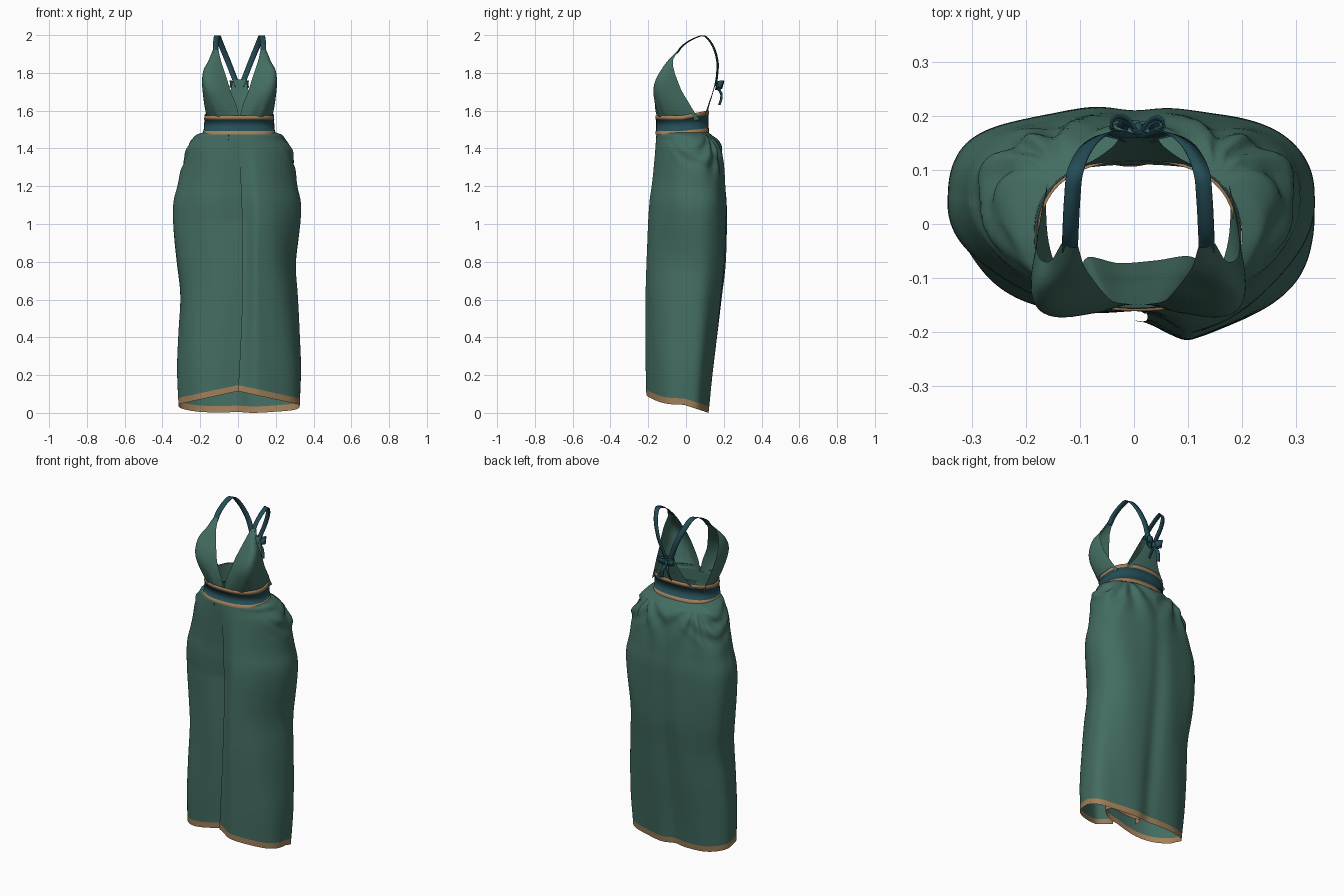
import bpy
import math
from mathutils import Vector

cube = bpy.data.objects.get("Cube")
if cube:
    bpy.data.objects.remove(cube)

CX = 0.008      # the waist sits slightly off centre
WAIST = 1.485


def material(name, rgb):
    mat = bpy.data.materials.new(name)
    mat.use_nodes = True
    mat.diffuse_color = (*rgb, 1)
    bsdf = mat.node_tree.nodes["Principled BSDF"]
    bsdf.inputs["Base Color"].default_value = (*rgb, 1)
    bsdf.inputs["Roughness"].default_value = 0.8
    return mat


green = material("green cloth", (0.055, 0.15, 0.12))
teal = material("teal ribbon", (0.018, 0.075, 0.095))
tan = material("tan trim", (0.36, 0.215, 0.1))


def loft(name, rows, mats, rule=None, closed=False):
    """Skin a grid of point rows; rule(row) picks the material slot."""
    n = len(rows[0])
    faces, slots = [], []
    for r in range(len(rows) - 1):
        for c in range(n if closed else n - 1):
            d = (c + 1) % n
            faces.append((r * n + c, r * n + d, (r + 1) * n + d, (r + 1) * n + c))
            slots.append(rule(r) if rule else 0)
    mesh = bpy.data.meshes.new(name)
    mesh.from_pydata([tuple(p) for row in rows for p in row], [], faces)
    for m in mats:
        mesh.materials.append(m)
    for poly, slot in zip(mesh.polygons, slots):
        poly.material_index = slot
        poly.use_smooth = True
    obj = bpy.data.objects.new(name, mesh)
    bpy.context.collection.objects.link(obj)
    return obj


def spline(keys, count):
    """Catmull-Rom samples through a list of tuples."""
    pts = [Vector(k) for k in keys]
    pts = [2 * pts[0] - pts[1]] + pts + [2 * pts[-1] - pts[-2]]
    out = []
    for i in range(count):
        s = i / (count - 1) * (len(keys) - 1)
        k = min(int(s), len(keys) - 2)
        t = s - k
        a, b, c, d = pts[k:k + 4]
        out.append(0.5 * (2 * b + (c - a) * t + (2 * a - 5 * b + 4 * c - d) * t ** 2
                          + (3 * b - a - 3 * c + d) * t ** 3))
    return out


def table(keys, z):
    """Read a height-keyed table, highest row first."""
    for a, b in zip(keys, keys[1:]):
        if z >= b[0]:
            t = (z - b[0]) / (a[0] - b[0])
            return [q + (p - q) * t for p, q in zip(a[1:], b[1:])]
    return keys[-1][1:]


def ribbon(name, keys, width, side, count=24):
    """Flat strip along a path, spread towards the side direction."""
    path = spline(keys, count)
    rows = []
    for i, p in enumerate(path):
        along = (path[min(i + 1, count - 1)] - path[max(i - 1, 0)]).normalized()
        s = Vector(side)
        s = (s - along * s.dot(along)).normalized() * width / 2
        rows.append([p - s, p + s])
    obj = loft(name, rows, [teal])
    thick = obj.modifiers.new("thickness", "SOLIDIFY")
    thick.thickness = 0.003


def bump(v, centre, spread):
    return math.exp(-((v - centre) / spread) ** 2)


# Wrap skirt: height, right reach, left reach, front, back
SKIRT = spline([
    (1.485, .185, .2, -.155, .12), (1.47, .222, .235, -.158, .14),
    (1.44, .245, .252, -.162, .172), (1.38, .275, .288, -.168, .192),
    (1.2, .318, .312, -.185, .21), (1.07, .342, .33, -.2, .219),
    (.8, .328, .304, -.213, .212), (.6, .31, .317, -.219, .19),
    (.4, .315, .326, -.219, .167), (.2, .32, .335, -.217, .141),
    (0, .312, .33, -.212, .12)], 81)
INNER = spline([(0, 0), (.06, .008), (.108, .045), (.085, .082), (.02, .075),
                (-.05, .07), (-.11, .08), (-.12, .03)], 34)


def skirt_row(z):
    right, left, front, back = table(SKIRT, z)
    low = 1 - z / WAIST
    fall = min(1, (WAIST - z) / 0.5)
    # The widest line lies behind the middle and the back is boxier lower down
    mid = front + (0.5 + 0.1 * min(1, fall * 2)) * (back - front)
    box = 0.86 - 0.14 * min(1, fall * 2) - 0.14 * low
    row = []
    count = 180
    for i in range(count + 1):
        u = i / count
        a = 2 * math.pi * u
        cs, sn = math.sin(a), -math.cos(a)
        # The left panel billows in front, the right one tucks behind it
        tuck = 1 - 0.17 * fall
        if u < 0.25:
            lift = min(1, u / 0.05)
            tuck += fall * (0.2 * lift * lift * (3 - 2 * lift))
        elif u < 0.5:
            tuck += 0.2 * fall
        depth = (mid - front) * tuck if sn < 0 else back - mid
        x = cs * (left if cs > 0 else right)
        y = mid + math.copysign(abs(sn) ** (1 if sn < 0 else box), sn) * depth
        # Soft diagonal folds over the panels
        edge = min(1, u * 12, (1 - u) * 12)
        fold = 0.003 * math.sin(7 * a + 4 * z) * edge * fall
        # Folds fanning out from a gather on each side of the back
        turn = min(a, 2 * math.pi - a)
        arc = (turn - 0.76 * math.pi) * 0.24
        drop = 1.5 - z
        dist = math.hypot(arc, drop)
        fan = math.atan2(arc, drop)
        fold += 0.009 * math.sin(11 * fan + 9 * dist) * min(1, drop / 0.1) * bump(dist, 0.12, 0.16) * edge
        # Cowl swags hanging over the hips
        hip = (turn - 0.6 * math.pi) * 0.24
        fold += 0.01 * math.sin(62 * (z - 3 * hip * hip)) * bump(z, 1.38, 0.08) * bump(hip, 0, 0.14)
        fold += 0.005 * math.sin(9 * z + 3 * fan) * cs * cs * bump(z, 0.85, 0.35)
        x += cs * fold
        y += sn * fold
        if sn > 0:
            y -= 0.014 * bump(x, 0, 0.05) * fall
            hem = max(0, (0.12 - y) / 3)
        else:
            hem = 0.115 - 0.22 * abs(x)
            x += 0.025 * math.sin(math.pi * z / WAIST) * bump(x, 0, 0.1)
            if u > 0.75:
                y += 0.02 * fall * bump(u, 1, 0.045)
        row.append((x, y, z + hem * low))
    # Hidden end of the wrap curls inward
    sx, sy, sz = row[-1]
    for k, p in enumerate(INNER[1:]):
        row.append((sx + p.x * (0.4 + 0.6 * fall), sy + p.y * fall,
                    sz + 0.02 * low * min(1, k / 8)))
    return row


levels = [WAIST - 0.005 * i for i in range(10)]
levels += [1.44 - 1.405 * i / 90 for i in range(1, 91)] + [0.018, 0]
loft("wrap_skirt", [skirt_row(z) for z in levels], [green, tan],
     lambda r: int(r >= len(levels) - 3))


# Waistband: teal centre with tan edging, rising at the back
def band_row(z, rise, grow=0.0):
    row = []
    for i in range(72):
        a = 2 * math.pi * i / 72
        cs, sn = math.cos(a), math.sin(a)
        half = 0.19 - 0.08 * (z - 1.475) + grow
        x = CX * 0.8 + math.copysign(abs(cs) ** 0.85, cs) * half
        y = -0.02 + math.copysign(abs(sn) ** 0.85, sn) * (0.139 + grow)
        row.append((x, y, z + rise * max(0, y + 0.02) / 0.14))
    return row


band = [band_row(1.473, .012, .002), band_row(1.493, .014, .002), band_row(1.493, .014),
        band_row(1.553, .026), band_row(1.553, .026, .002), band_row(1.574, .028, .002),
        band_row(1.574, .028, -.003)]
loft("waistband", band, [teal, tan], lambda r: int(r not in (1, 2, 3)), closed=True)
loft("waistband_lining", [band_row(1.573, .028, -.003), band_row(1.475, .012, -.003)],
     [green], closed=True)

# Bodice: height, then neckline, cheek and armhole points of each section
CUP = [
    (1.55, 0, -.148, .19, -.174, .168, .075), (1.62, .014, -.148, .218, -.215, .178, .03),
    (1.7, .046, -.143, .234, -.24, .185, -.02), (1.76, .064, -.127, .238, -.226, .187, -.045),
    (1.82, .084, -.102, .218, -.17, .181, -.065), (1.87, .1, -.078, .158, -.11, .162, -.068),
    (1.92, .111, -.042, .127, -.046, .142, -.036)]


def bodice(name, sign):
    # Neckline, cheek and armhole curves, bridged by curved sections
    heads = spline([k[:3] for k in CUP], 30)
    cheeks = spline([(k[0], k[3], k[4]) for k in CUP], 30)
    backs = spline([(k[0], k[5], k[6]) for k in CUP], 30)
    rows = []
    for p, q, r in zip(heads, cheeks, backs):
        row = []
        for i in range(25):
            t = i / 24
            v = p * (1 - t) ** 2 + q * 2 * t * (1 - t) + r * t * t
            pleat = 0.003 * math.sin(30 * t) * bump(v.x, 1.6, 0.04)
            row.append((CX + sign * v.y, v.z + pleat, v.x))
        rows.append(row)
    loft(name, rows, [green])


STRAP = [(.126, -.05, 1.905), (.125, -.015, 1.948), (.122, .045, 1.985), (.116, .1, 1.995),
         (.094, .145, 1.94), (.061, .168, 1.86), (.034, .166, 1.79), (.01, .158, 1.73)]
LOOP = [(0, .162, 1.725), (.022, .19, 1.735), (.043, .194, 1.742), (.047, .178, 1.74),
        (.026, .164, 1.735), (0, .162, 1.725)]
TAIL = [(0, .17, 1.72), (.015, .188, 1.69), (.024, .187, 1.66), (.03, .178, 1.63)]


def flip(keys, sign):
    return [(CX + sign * x, y, z) for x, y, z in keys]


for label, sign in (("left", 1), ("right", -1)):
    bodice(label + "_bodice", sign)
    ribbon(label + "_strap", flip(STRAP, sign), 0.03, (1, -0.3 * sign, 0), 40)
    ribbon(label + "_bow_loop", flip(LOOP, sign), 0.036, (0, 0.3, 1))
    ribbon(label + "_bow_tail", flip(TAIL, sign), 0.022, (1, 0.5 * sign, 0), 10)

# Bow knot
bpy.ops.mesh.primitive_uv_sphere_add(segments=16, ring_count=8, location=(CX, .174, 1.725))
knot = bpy.context.object
knot.name = "bow_knot"
knot.scale = (0.011, 0.014, 0.018)
knot.data.materials.append(teal)
bpy.ops.object.shade_smooth_by_angle()

# Tapered back panel rising to the bow: half width, depth, height
panel = []
for w, y, z in spline([(.13, .11, 1.575), (.085, .124, 1.63), (.05, .145, 1.7), (.036, .16, 1.765)], 14):
    panel.append([(CX + w * s / 6, y - 0.012 * (s / 6) ** 2 * w / 0.14, z) for s in range(-6, 7)])
loft("back_panel", panel, [green])
